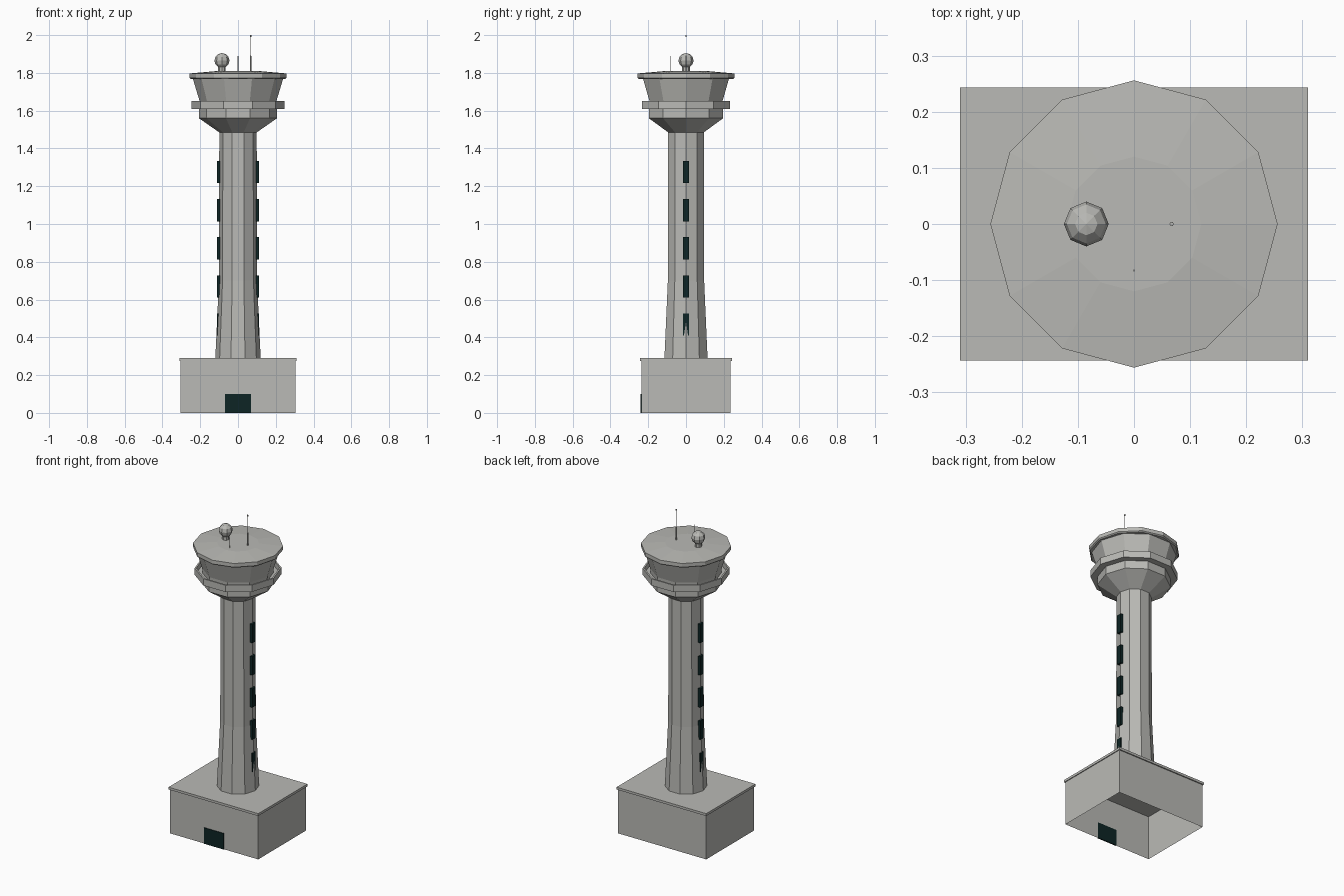
import bpy, bmesh, math

if "Cube" in bpy.data.objects:
    bpy.data.objects.remove(bpy.data.objects["Cube"])


def material(name, rgb):
    m = bpy.data.materials.new(name)
    m.diffuse_color = (*rgb, 1)
    m.use_nodes = True
    m.node_tree.nodes["Principled BSDF"].inputs["Base Color"].default_value = m.diffuse_color
    return m


CONCRETE = material("pale concrete", (0.49, 0.49, 0.465))
DARK = material("dark teal glass", (0.004, 0.018, 0.018))


def finish(name, bm, mat, smooth=None):
    bmesh.ops.recalc_face_normals(bm, faces=bm.faces)
    me = bpy.data.meshes.new(name)
    bm.to_mesh(me)
    bm.free()
    me.materials.append(mat)
    ob = bpy.data.objects.new(name, me)
    bpy.context.collection.objects.link(ob)
    return ob


def lathe(name, profile, sides, mat=CONCRETE, at=(0, 0), closed=False):
    """Turn (radius, z) points into a faceted solid with a corner on +x."""
    bm = bmesh.new()
    rings = []
    for r, z in profile:
        rings.append([bm.verts.new((at[0] + r * math.cos(2 * math.pi * i / sides),
                                    at[1] + r * math.sin(2 * math.pi * i / sides), z))
                      for i in range(sides)])
    pairs = list(zip(rings, rings[1:]))
    if closed:
        pairs.append((rings[-1], rings[0]))
    for a, b in pairs:
        for i in range(sides):
            j = (i + 1) % sides
            bm.faces.new((a[i], a[j], b[j], b[i]))
    if not closed:
        bm.faces.new(rings[0])
        bm.faces.new(rings[-1])
    return finish(name, bm, mat)


def box(name, lo, hi, mat=CONCRETE, open_bottom=False):
    bm = bmesh.new()
    bmesh.ops.create_cube(bm, size=1)
    for v in bm.verts:
        v.co = [(a + b) / 2 + c * (b - a) for a, b, c in zip(lo, hi, v.co)]
    bmesh.ops.recalc_face_normals(bm, faces=bm.faces)
    if open_bottom:
        low = [f for f in bm.faces if f.normal.z < -0.9]
        bmesh.ops.delete(bm, geom=low, context='FACES_ONLY')
    return finish(name, bm, mat)


# Base building, open underneath, with roof slab and door
box("base_walls", (-0.305, -0.236, 0), (0.305, 0.236, 0.275), open_bottom=True)
box("base_roof", (-0.31, -0.243, 0.275), (0.31, 0.243, 0.29))
box("door", (-0.068, -0.24, 0), (0.068, -0.233, 0.10), DARK)

# Ten-sided shaft, flared at the foot
lathe("shaft", [(0.12, 0.29), (0.101, 0.70), (0.099, 1.49)], 10)

# Stair windows up both sides
for side, label in ((-1, "left"), (1, "right")):
    for i in range(5):
        z = 0.41 + 0.2015 * i
        xs = sorted((side * 0.089, side * 0.111))
        box(f"window_{label}_{i + 1}", (xs[0], -0.016, z), (xs[1], 0.016, z + 0.117), DARK)

# Flared collar, walkway with parapet, and control cab
lathe("collar", [(0.099, 1.485), (0.207, 1.56), (0.207, 1.615)], 10)
lathe("walkway", [(0.19, 1.61), (0.246, 1.61), (0.246, 1.652),
                  (0.236, 1.652), (0.236, 1.62), (0.19, 1.62)], 10, closed=True)
lathe("control_cab", [(0.20, 1.61), (0.203, 1.65), (0.24, 1.772)], 10)

# Twelve-sided roof with a very shallow rise
lathe("cab_roof", [(0.25, 1.768), (0.256, 1.774), (0.256, 1.797), (0.12, 1.809)], 12)

# Radar dome on its pedestal
lathe("dome_pedestal", [(0.02, 1.80), (0.02, 1.84)], 8, at=(-0.085, 0))
bm = bmesh.new()
bmesh.ops.create_uvsphere(bm, u_segments=8, v_segments=6, radius=0.04)
bmesh.ops.translate(bm, verts=bm.verts, vec=(-0.085, 0, 1.865))
finish("radar_dome", bm, CONCRETE)

# Antennas
lathe("tall_antenna", [(0.004, 1.80), (0.004, 1.89), (0.0015, 1.892), (0.0015, 1.99),
                       (0.004, 1.992), (0.004, 2.0)], 6, at=(0.067, 0))
lathe("short_antenna", [(0.002, 1.80), (0.002, 1.89)], 6, at=(0, -0.083))
